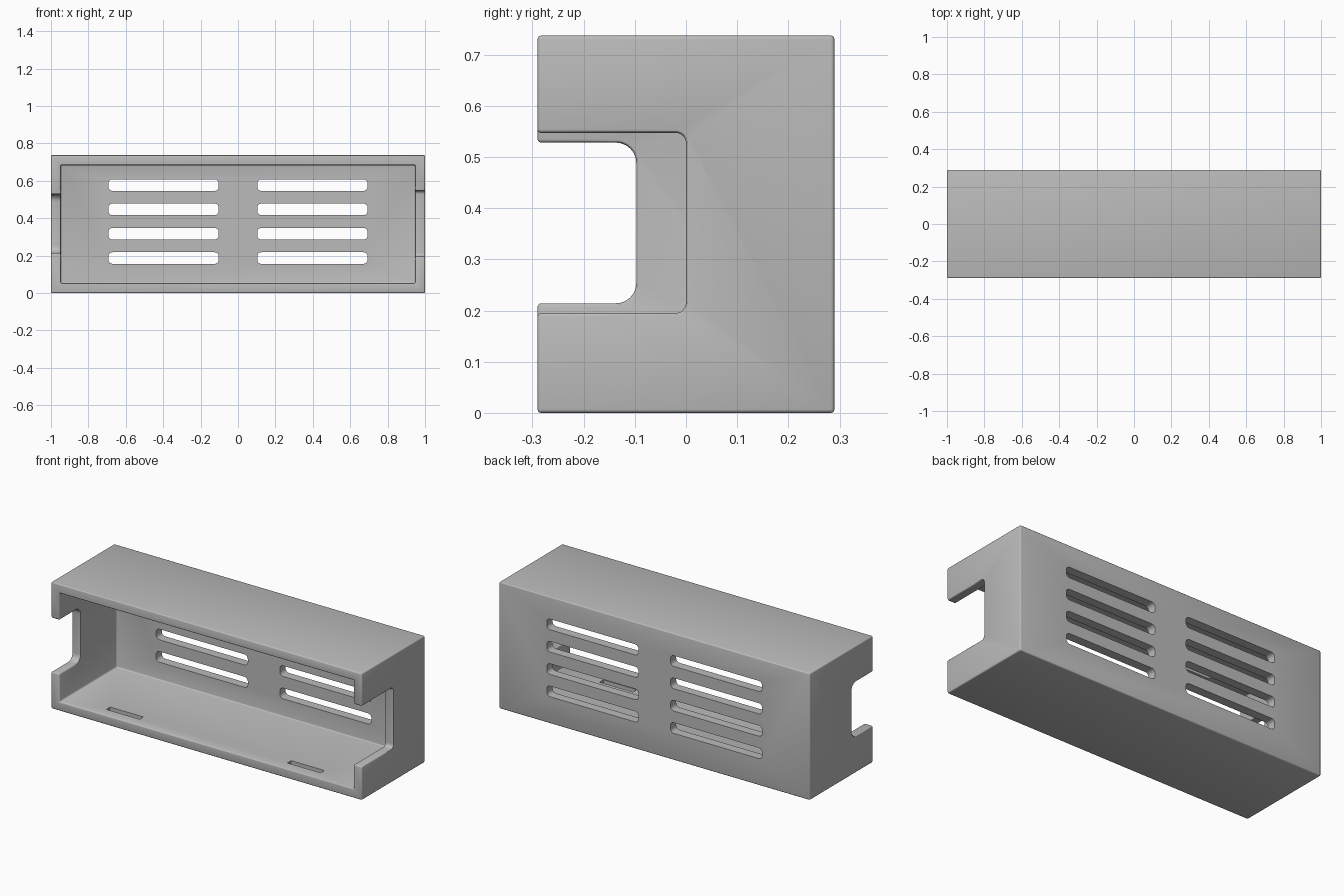
import bpy, bmesh, math
from mathutils import Vector

cube = bpy.data.objects.get("Cube")
if cube:
    bpy.data.objects.remove(cube)

W, D, H, WALL = 1.0, 0.29, 0.737, 0.053

grey = bpy.data.materials.new("light_grey")
grey.use_nodes = True
colour = (0.5, 0.5, 0.5, 1)
grey.diffuse_color = colour
grey.node_tree.nodes["Principled BSDF"].inputs["Base Color"].default_value = colour


def box(name, lo, hi, axis=None, radius=0.0, segments=6):
    """Box between two corners, with the edges along one axis rounded."""
    lo, hi = Vector(lo), Vector(hi)
    bm = bmesh.new()
    bmesh.ops.create_cube(bm, size=1)
    for v in bm.verts:
        v.co = (lo + hi) / 2 + v.co * (hi - lo)
    if axis is not None:
        edges = [e for e in bm.edges
                 if abs((e.verts[0].co - e.verts[1].co).normalized()[axis]) > 0.9]
        bmesh.ops.bevel(bm, geom=edges, offset=radius, segments=segments,
                        profile=0.5, affect='EDGES')
    mesh = bpy.data.meshes.new(name)
    bm.to_mesh(mesh)
    bm.free()
    obj = bpy.data.objects.new(name, mesh)
    bpy.context.collection.objects.link(obj)
    return obj


def cut(target, cutter):
    mod = target.modifiers.new(cutter.name, 'BOOLEAN')
    mod.operation = 'DIFFERENCE'
    mod.solver = 'EXACT'
    mod.object = cutter
    cutter.hide_render = True
    cutter.hide_viewport = True


# Open-fronted housing
housing = box("housing", (-W, -D, 0), (W, D, H))
housing.data.materials.append(grey)
cut(housing, box("cavity_cutter", (-W + WALL, -D - 0.2, WALL),
                 (W - WALL, D - WALL, H - WALL)))

# Notches in the end walls: deep on the left, shallow on the right
cut(housing, box("left_notch_cutter", (W - 0.1, -D - 0.2, 0.195),
                 (W + 0.1, 0, 0.547), axis=0, radius=0.02))
cut(housing, box("right_notch_cutter", (-W - 0.1, -D - 0.2, 0.214),
                 (-W + 0.1, -0.097, 0.528), axis=0, radius=0.04))

# Softened edges
soft = housing.modifiers.new("soft_edges", 'BEVEL')
soft.width = 0.007
soft.segments = 3
soft.limit_method = 'ANGLE'
soft.angle_limit = math.radians(40)
soft.use_clamp_overlap = False

# Back vents, and shallow catch recesses in the floor and ceiling
for side, sign in (("left", 1), ("right", -1)):
    for row in range(4):
        x0, x1 = sorted((sign * 0.103, sign * 0.693))
        z = 0.187 + row * 0.13
        cut(housing, box(f"{side}_vent_cutter_{row + 1}", (x0, D - 0.15, z - 0.031),
                         (x1, D + 0.1, z + 0.031), axis=1, radius=0.022))
    x0, x1 = sorted((sign * 0.475, sign * 0.69))
    for place, z in (("floor", WALL), ("ceiling", H - WALL)):
        cut(housing, box(f"{side}_{place}_catch_cutter", (x0, -0.225, z - 0.02),
                         (x1, -0.19, z + 0.02)))

# Bake the cuts, then shade smooth with sharp corners
bpy.context.view_layer.update()
baked = bpy.data.meshes.new_from_object(
    housing.evaluated_get(bpy.context.evaluated_depsgraph_get()))
housing.modifiers.clear()
housing.data = baked
for obj in list(bpy.data.objects):
    if obj.name.endswith("cutter") or "_cutter_" in obj.name:
        bpy.data.objects.remove(obj)
housing.data.materials.clear()
housing.data.materials.append(grey)
for poly in housing.data.polygons:
    poly.material_index = 0
for obj in bpy.context.selected_objects:
    obj.select_set(False)
housing.select_set(True)
bpy.context.view_layer.objects.active = housing
bpy.ops.object.shade_smooth_by_angle(angle=math.radians(30))
